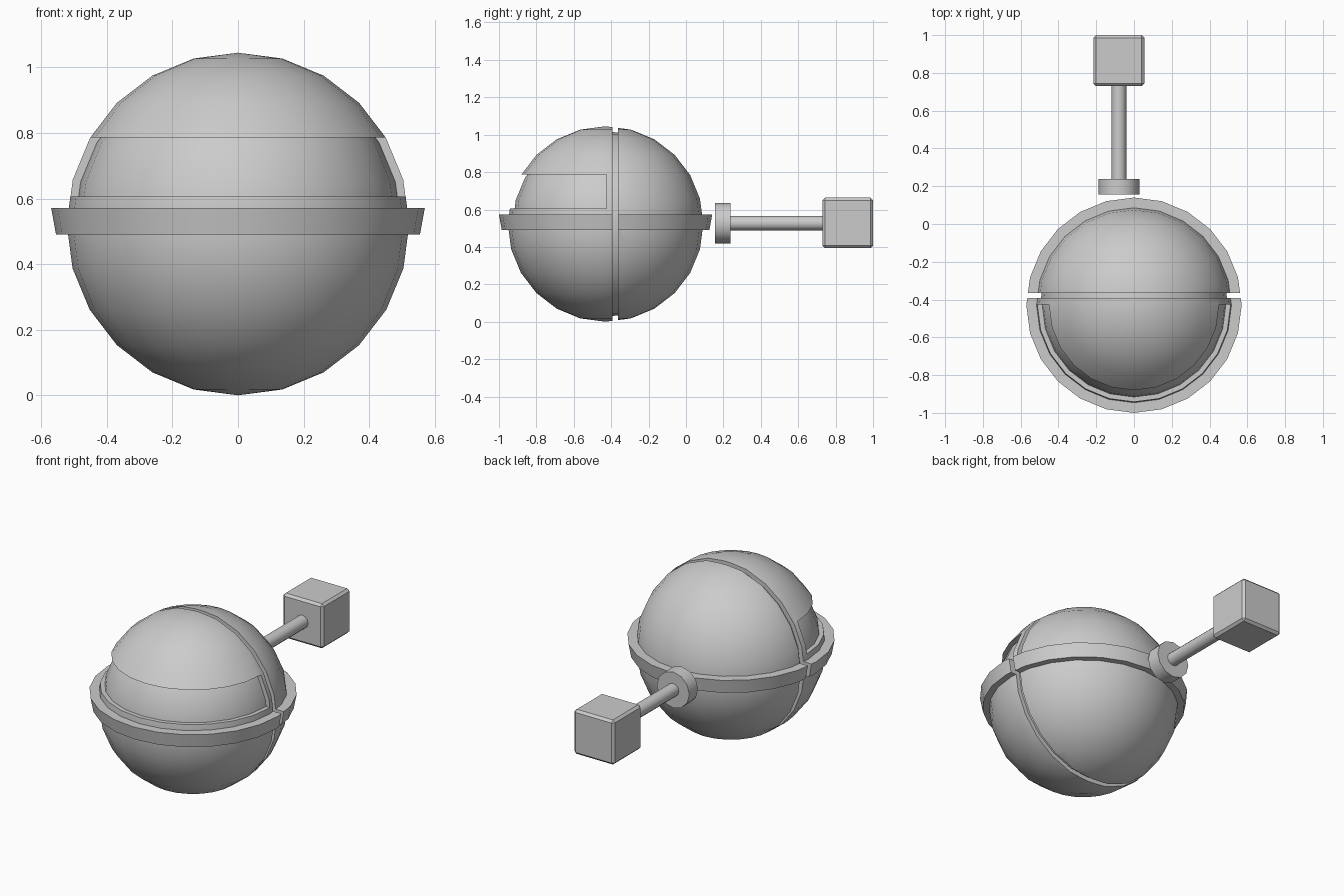
import bpy, bmesh, math
from mathutils import Matrix, Vector

if "Cube" in bpy.data.objects:
    bpy.data.objects.remove(bpy.data.objects["Cube"])

CENTRE = Vector((0, -0.43, 0.5225))
FRONT_Y, BACK_Y = -0.393, -0.364      # edges of the seam between the halves


def finish(name, bm):
    mesh = bpy.data.meshes.new(name)
    bm.to_mesh(mesh)
    bm.free()
    ob = bpy.data.objects.new(name, mesh)
    bpy.context.collection.objects.link(ob)
    return ob


def activate(ob):
    bpy.ops.object.select_all(action='DESELECT')
    ob.select_set(True)
    bpy.context.view_layer.objects.active = ob


def smooth(ob):
    activate(ob)
    bpy.ops.object.shade_smooth_by_angle(angle=math.radians(32))


def box(name, lo, hi):
    lo, hi = Vector(lo), Vector(hi)
    bm = bmesh.new()
    bmesh.ops.create_cube(bm, size=1, matrix=Matrix.Translation((lo + hi) / 2)
                          @ Matrix.Diagonal((*(hi - lo), 1)))
    return finish(name, bm)


def sphere(bm, radius):
    return bmesh.ops.create_uvsphere(bm, u_segments=24, v_segments=12, radius=radius,
                                     matrix=Matrix.Translation(CENTRE))['verts']


def cut(ob, lo, hi):
    tool = box("cutter", lo, hi)
    tool.hide_render = True
    activate(ob)
    mod = ob.modifiers.new("cut", 'BOOLEAN')
    mod.operation, mod.solver, mod.object = 'DIFFERENCE', 'EXACT', tool
    bpy.ops.object.modifier_apply(modifier=mod.name)
    bpy.data.objects.remove(tool, do_unlink=True)


def shell(name):
    bm = bmesh.new()
    inner = sphere(bm, 0.47)
    bmesh.ops.reverse_faces(bm, faces=list({f for v in inner for f in v.link_faces}))
    sphere(bm, 0.5225)
    return finish(name, bm)


def brim(name):
    # Flared band, revolved from a four-point profile
    profile = [(0.48, 0.49), (0.555, 0.49), (0.57, 0.572), (0.48, 0.572)]
    bm = bmesh.new()
    n = 24
    rings = []
    for i in range(n):
        a = 2 * math.pi * i / n
        rings.append([bm.verts.new((r * math.cos(a), CENTRE.y + r * math.sin(a), z))
                      for r, z in profile])
    for i in range(n):
        p, q = rings[i], rings[(i + 1) % n]
        for j in range(4):
            k = (j + 1) % 4
            bm.faces.new((p[j], q[j], q[k], p[k]))
    bmesh.ops.recalc_face_normals(bm, faces=bm.faces)
    return finish(name, bm)


def rod(name, radius, y0, y1, sides):
    bm = bmesh.new()
    bmesh.ops.create_cone(bm, cap_ends=True, segments=sides, radius1=radius, radius2=radius,
                          depth=y1 - y0,
                          matrix=Matrix.Translation((-0.08, (y0 + y1) / 2, 0.527))
                          @ Matrix.Rotation(math.pi / 2, 4, 'X'))
    return finish(name, bm)


# Inner ball seen through the seam and the visor opening
bm = bmesh.new()
sphere(bm, 0.497)
smooth(finish("inner_ball", bm))

# Front and back halves of shell and brim
for make, part in ((shell, "shell"), (brim, "brim")):
    front, back = make("front_" + part), make("back_" + part)
    cut(front, (-2, FRONT_Y, -2), (2, 2, 2))
    cut(back, (-2, -2, -2), (2, BACK_Y, 2))
    if part == "shell":
        cut(front, (-2, -2, 0.606), (2, -0.425, 0.787))   # visor opening
    smooth(front)
    smooth(back)

# Rear handle: collar, rod and block
smooth(rod("handle_collar", 0.109, 0.155, 0.238, 12))
smooth(rod("handle_rod", 0.039, 0.235, 0.74, 12))
block = box("handle_block", (-0.215, 0.73, 0.393), (0.055, 1.0, 0.663))
activate(block)
bev = block.modifiers.new("bevel", 'BEVEL')
bev.width, bev.segments = 0.014, 1
